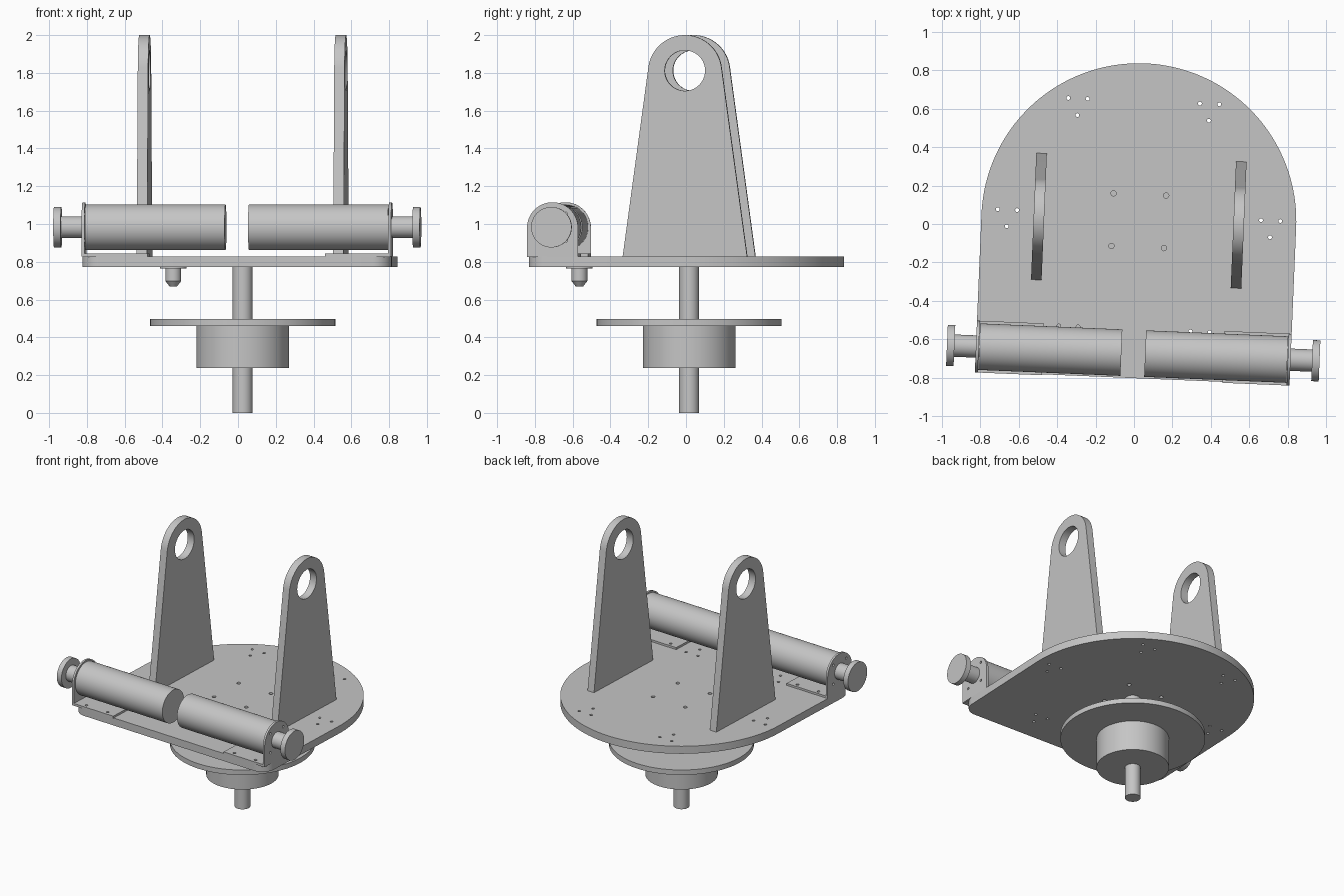
import bpy, bmesh
from math import pi, sin, cos, acos, atan2, hypot, radians
from mathutils import Matrix

cube = bpy.data.objects.get("Cube")
if cube:
    bpy.data.objects.remove(cube, do_unlink=True)

grey = bpy.data.materials.new("plain grey")
grey.use_nodes = True
grey.diffuse_color = (0.56, 0.56, 0.56, 1)
grey.node_tree.nodes["Principled BSDF"].inputs["Base Color"].default_value = (0.56, 0.56, 0.56, 1)

# The whole assembly is turned slightly about its shaft
PLACE = Matrix.Translation((0.025, 0.017, 0)) @ Matrix.Rotation(radians(-2.4), 4, 'Z')
# Maps profile x, y and depth to y, z and x
SIDEWAYS = Matrix(((0, 0, 1, 0), (1, 0, 0, 0), (0, 1, 0, 0), (0, 0, 0, 1)))
UPWARD = Matrix.Identity(4)


def arc(cx, cy, r, start, end, n):
    return [(cx + r * cos(start + (end - start) * i / n),
             cy + r * sin(start + (end - start) * i / n)) for i in range(n + 1)]


def add_prism(bm, outline, low, high, frame):
    """Extrude a closed outline between two depths."""
    verts = [bm.verts.new(frame @ Matrix.Translation((x, y, low)).translation) for x, y in outline]
    face = bm.faces.new(verts)
    out = bmesh.ops.extrude_face_region(bm, geom=[face])
    top = [v for v in out["geom"] if isinstance(v, bmesh.types.BMVert)]
    shift = frame.to_3x3() @ Matrix.Translation((0, 0, high - low)).translation
    bmesh.ops.translate(bm, verts=top, vec=shift)


def mesh_object(name, bm):
    bmesh.ops.recalc_face_normals(bm, faces=bm.faces)
    bm.transform(PLACE)
    mesh = bpy.data.meshes.new(name)
    bm.to_mesh(mesh)
    bm.free()
    ob = bpy.data.objects.new(name, mesh)
    bpy.context.collection.objects.link(ob)
    return ob


def part(name, outline, low, high, frame=UPWARD, holes=()):
    """Make an extruded part; holes are (x, y, radius) in profile space."""
    bm = bmesh.new()
    add_prism(bm, outline, low, high, frame)
    ob = mesh_object(name, bm)
    if holes:
        bm = bmesh.new()
        for x, y, r in holes:
            n = 64 if r > 0.05 else 16
            add_prism(bm, arc(x, y, r, 0, 2 * pi, n)[:-1], low - 0.02, high + 0.02, frame)
        cutter = mesh_object("cutter", bm)
        cutter.hide_render = True
        mod = ob.modifiers.new("holes", 'BOOLEAN')
        mod.operation, mod.solver, mod.object = 'DIFFERENCE', 'EXACT', cutter
        deps = bpy.context.evaluated_depsgraph_get()
        cut = bpy.data.meshes.new_from_object(ob.evaluated_get(deps))
        ob.modifiers.clear()
        ob.data = cut
        bpy.data.objects.remove(cutter, do_unlink=True)
    ob.data.materials.clear()
    ob.data.materials.append(grey)
    bpy.ops.object.select_all(action='DESELECT')
    ob.select_set(True)
    bpy.context.view_layer.objects.active = ob
    bpy.ops.object.shade_smooth_by_angle(angle=radians(30))
    return ob


def disc(name, x, y, r, low, high, frame=UPWARD):
    return part(name, arc(x, y, r, 0, 2 * pi, 96)[:-1], low, high, frame)


# Deck: half round at the back, filleted corners at the front
R, FILLET = 0.82, 0.1
deck = arc(0, 0, R, 0, pi, 96)
deck += arc(-R + FILLET, -R + FILLET, FILLET, pi, 1.5 * pi, 10)
deck += arc(R - FILLET, -R + FILLET, FILLET, 1.5 * pi, 2 * pi, 10)
deck_holes = [(a * 0.137, b * 0.137, 0.014) for a in (-1, 1) for b in (-1, 1)]
for k in range(6):
    cx, cy = 0.686 * cos(k * pi / 3), 0.686 * sin(k * pi / 3)
    for j in range(3):
        a = -pi / 2 + j * 2 * pi / 3
        deck_holes.append((cx + 0.058 * cos(a), cy + 0.058 * sin(a), 0.01))
part("deck", deck, 0.772, 0.828, holes=deck_holes)

# Central shaft, disc and drum below the deck
disc("shaft", 0, 0, 0.053, 0, 0.775)
disc("lower_disc", 0, 0, 0.49, 0.46, 0.497)
disc("drum", 0, 0, 0.245, 0.237, 0.462)

# Stop pin under the deck with a chamfered tip
PX, PY = -0.343, -0.596
disc("pin_flange", PX, PY, 0.07, 0.765, 0.774)
disc("pin_body", PX, PY, 0.042, 0.697, 0.768)
bm = bmesh.new()
bmesh.ops.create_cone(bm, cap_ends=True, segments=64, radius1=0.02, radius2=0.042, depth=0.028,
                      matrix=Matrix.Translation((PX, PY, 0.684)))
tip = mesh_object("pin_tip", bm)
tip.data.materials.append(grey)

# Upright outline: arc joined tangentially to a wider foot
TOP_R, TOP_Z, FOOT_Y, FOOT_Z = 0.195, 1.805, 0.33, 0.826
drop = TOP_Z - FOOT_Z
tangent = atan2(-drop, FOOT_Y) + acos(TOP_R / hypot(FOOT_Y, drop))
upright = [(-FOOT_Y, FOOT_Z), (FOOT_Y, FOOT_Z)] + arc(0, TOP_Z, TOP_R, tangent, pi - tangent, 48)

# Roller bracket outline and roller axis
AY, AZ, BR = -0.69, 0.983, 0.135
bracket = [(AY - BR, 0.828), (AY + BR, 0.828)] + arc(AY, AZ - 0.003, BR, 0, pi, 48)
bolt_holes = [(AY + 0.1 * cos(a), AZ + 0.1 * sin(a), 0.009)
              for a in (pi / 4, 3 * pi / 4, 5 * pi / 4, 7 * pi / 4)]

for s, side in ((1, "left"), (-1, "right")):
    def span(a, b):
        return sorted((s * a, s * b))

    part(side + "_upright", upright, *span(0.493, 0.548), SIDEWAYS, [(0, 1.812, 0.107)])
    part(side + "_bracket", bracket, *span(0.805, 0.82), SIDEWAYS, bolt_holes)
    x0, x1 = span(0.47, 0.815)
    foot = [(x0, AY - BR), (x1, AY - BR), (x1, AY + BR), (x0, AY + BR)]
    foot_holes = [(s * x, AY + y, 0.01) for x in (0.54, 0.72) for y in (-0.105, 0.105)]
    part(side + "_bracket_foot", foot, 0.826, 0.843, holes=foot_holes)
    disc(side + "_roller", AY, AZ, 0.121, *span(0.062, 0.803), SIDEWAYS)
    disc(side + "_axle", AY, AZ, 0.058, *span(0.8, 0.935), SIDEWAYS)
    disc(side + "_end_cap", AY, AZ, 0.107, *span(0.932, 0.971), SIDEWAYS)
